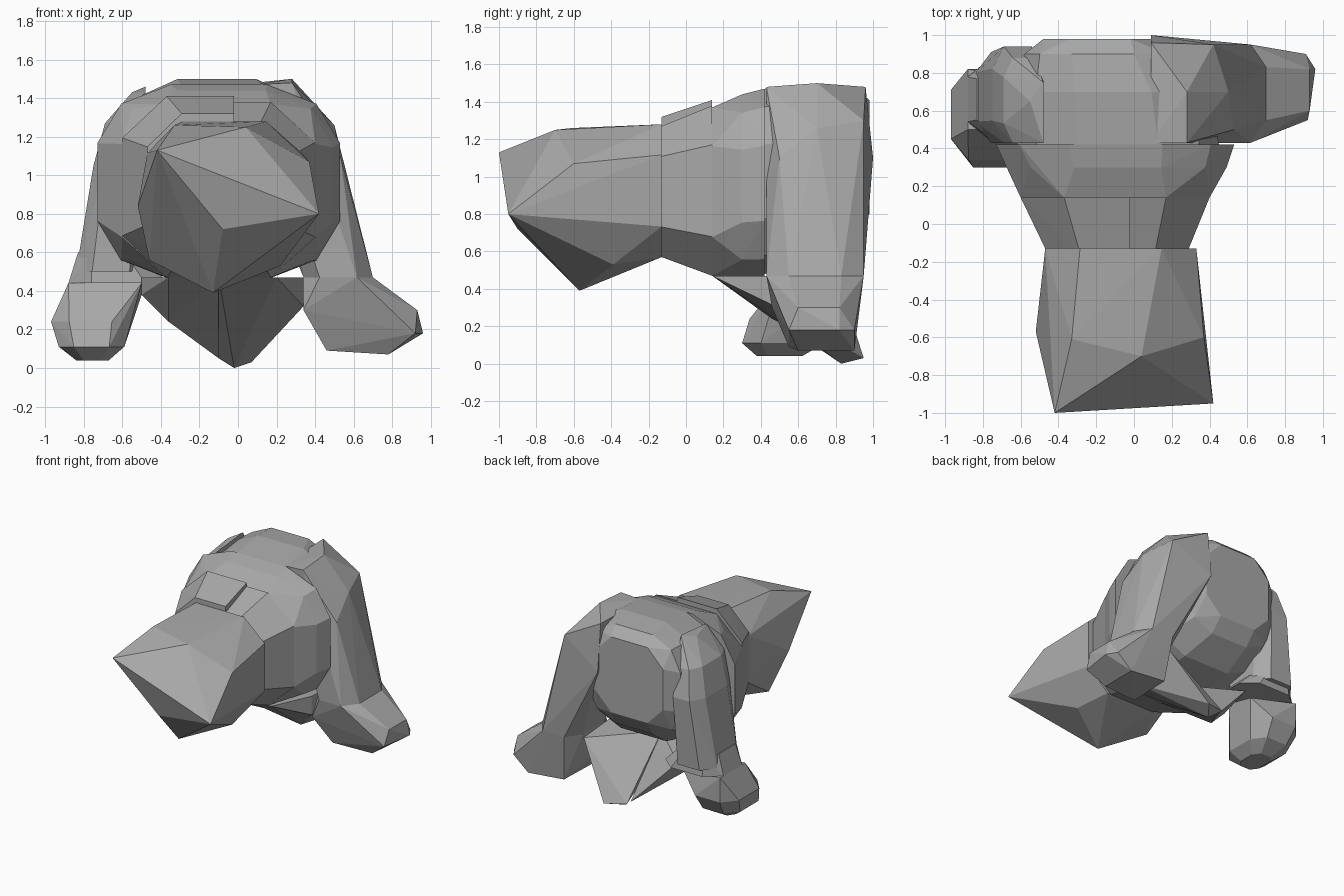
import bpy
import bmesh
from math import cos, sin, pi, copysign

default_cube = bpy.data.objects.get("Cube")
if default_cube:
    bpy.data.objects.remove(default_cube, do_unlink=True)

# One plain grey for the whole figure
grey = bpy.data.materials.new("plain grey")
grey.use_nodes = True
colour = (0.4, 0.4, 0.4, 1)
grey.diffuse_color = colour
grey.node_tree.nodes["Principled BSDF"].inputs["Base Color"].default_value = colour


def faceted_block(name, *point_groups):
    """Wrap the given corner points in one convex, flat-faced solid."""
    bm = bmesh.new()
    for group in point_groups:
        for point in group:
            bm.verts.new(point)
    result = bmesh.ops.convex_hull(bm, input=bm.verts)
    loose = {v for v in result["geom_interior"] + result["geom_unused"]
             if isinstance(v, bmesh.types.BMVert) and v.is_valid}
    bmesh.ops.delete(bm, geom=list(loose), context="VERTS")
    bmesh.ops.recalc_face_normals(bm, faces=bm.faces)
    mesh = bpy.data.meshes.new(name)
    bm.to_mesh(mesh)
    bm.free()
    mesh.materials.append(grey)
    part = bpy.data.objects.new(name, mesh)
    bpy.context.collection.objects.link(part)
    return part


def squared(value, limit):
    """Push a sine or cosine outwards so that the outline turns boxy."""
    return copysign(abs(value / limit) ** 0.7, value)


def polygon(across, along, sides):
    """Corners of a boxy polygon that exactly fills the given two ranges."""
    middle_a, half_a = sum(across) / 2, (across[1] - across[0]) / 2
    middle_b, half_b = sum(along) / 2, (along[1] - along[0]) / 2
    limit = cos(pi / sides)
    for i in range(sides):
        angle = 2 * pi * (i + 0.5) / sides
        yield (middle_a + half_a * squared(cos(angle), limit),
               middle_b + half_b * squared(sin(angle), limit))


def upright_ring(y, width, height, sides=8, left_of=None, right_of=None):
    """Cross-section facing the front, optionally cut off at one x."""
    corners = list(polygon(width, height, sides))
    for cut in (left_of, right_of):
        if cut is not None:
            corners += [(cut, height[0]), (cut, height[1])]
    for x, z in corners:
        if left_of is not None:
            x = max(x, left_of)
        if right_of is not None:
            x = min(x, right_of)
        yield x, y, z


def level_ring(z, width, depth, sides=8):
    """Cross-section lying flat at one height."""
    for x, y in polygon(width, depth, sides):
        yield x, y, z


# Head: wedge-shaped muzzle in front of a broad back face
faceted_block(
    "head",
    [(-.42, -1, 1.13), (.42, -.95, .8), (-.08, -.9, .72)],
    [(.04, -.7, 1.25), (-.33, -.61, 1.26), (.37, -.6, 1.07)],
    [(-.52, -.57, .84), (-.13, -.57, .39), (.22, -.39, .53), (-.46, -.4, .56)],
    upright_ring(y=-.13, width=(-.47, .33), height=(.57, 1.28)))

# Neck: two halves meeting slightly off centre, the right one taller
faceted_block(
    "neck_right",
    upright_ring(y=-.13, width=(-.47, .3), height=(.57, 1.32), right_of=-.02),
    upright_ring(y=.14, width=(-.6, .4), height=(.47, 1.41), right_of=-.02))
faceted_block(
    "neck_left",
    upright_ring(y=-.13, width=(-.47, .29), height=(.57, 1.27), left_of=-.02),
    upright_ring(y=.14, width=(-.6, .4), height=(.47, 1.38), left_of=-.02))

# Torso: flaring chest and rounded rear
faceted_block(
    "chest",
    upright_ring(y=.14, width=(-.6, .4), height=(.47, 1.37)),
    upright_ring(y=.3, width=(-.66, .49), height=(.46, 1.44), sides=12),
    upright_ring(y=.42, width=(-.73, .53), height=(.46, 1.47), sides=12))
faceted_block(
    "rear_torso",
    upright_ring(y=.42, width=(-.62, .45), height=(.48, 1.47), sides=12),
    upright_ring(y=.7, width=(-.62, .4), height=(.54, 1.5), sides=12),
    upright_ring(y=.9, width=(-.58, .25), height=(.68, 1.48), sides=12),
    upright_ring(y=.98, width=(-.48, .12), height=(.8, 1.41)))

# Arms: wide at the shoulder and leaning outwards to the wrist
faceted_block(
    "left_arm",
    [(.09, .43, 1.47), (.09, .96, 1.48), (.28, .7, 1.5), (.28, .43, 1.48)],
    [(.42, .95, 1.3), (.5, .7, 1.26), (.53, .5, 1.1), (.09, 1, 1.1)],
    level_ring(z=.47, width=(.34, .7), depth=(.43, .95)))
faceted_block(
    "right_arm",
    [(-.48, .43, 1.43), (-.48, .75, 1.46), (-.55, .65, 1.43)],
    level_ring(z=1.27, width=(-.69, -.48), depth=(.43, .88)),
    level_ring(z=1.05, width=(-.75, -.48), depth=(.43, .94)),
    level_ring(z=.5, width=(-.84, -.48), depth=(.43, .91)))
faceted_block(
    "right_wrist",
    level_ring(z=.6, width=(-.83, -.52), depth=(.46, .86)),
    level_ring(z=.44, width=(-.88, -.36), depth=(.44, .88)))

# Hands: blunt lumps, the left reaching sideways and the right forwards
faceted_block(
    "left_hand",
    level_ring(z=.47, width=(.34, .7), depth=(.43, .95)),
    [(.34, .46, .3), (.46, .55, .09), (.46, .9, .1), (.78, .6, .07)],
    [(.78, .9, .07), (.93, .6, .3), (.93, .82, .3), (.96, .82, .18)],
    [(.92, .55, .18), (.91, .9, .18)])
faceted_block(
    "right_hand",
    [(-.88, .5, .44), (-.88, .82, .44), (-.5, .5, .44), (-.5, .75, .38)],
    level_ring(z=.24, width=(-.97, -.56), depth=(.34, .82)),
    level_ring(z=.11, width=(-.93, -.59), depth=(.3, .74)),
    level_ring(z=.04, width=(-.84, -.67), depth=(.38, .62)))

# Underside: two pointed slabs running down and back from the chest
faceted_block(
    "right_lower_body",
    [(-.5, .42, .47), (-.36, .15, .47), (-.1, .14, .47), (-.5, .45, .38)],
    [(-.36, .46, .24), (-.1, .85, .05), (-.45, .75, .42), (-.1, .45, .47)])
faceted_block(
    "left_lower_body",
    [(.34, .45, .47), (.34, .45, .32), (.2, .14, .47), (-.1, .14, .47)],
    [(-.1, .9, .05), (-.02, .83, 0), (.07, .95, .03), (.34, .82, .44)],
    [(-.1, .45, .47)])
